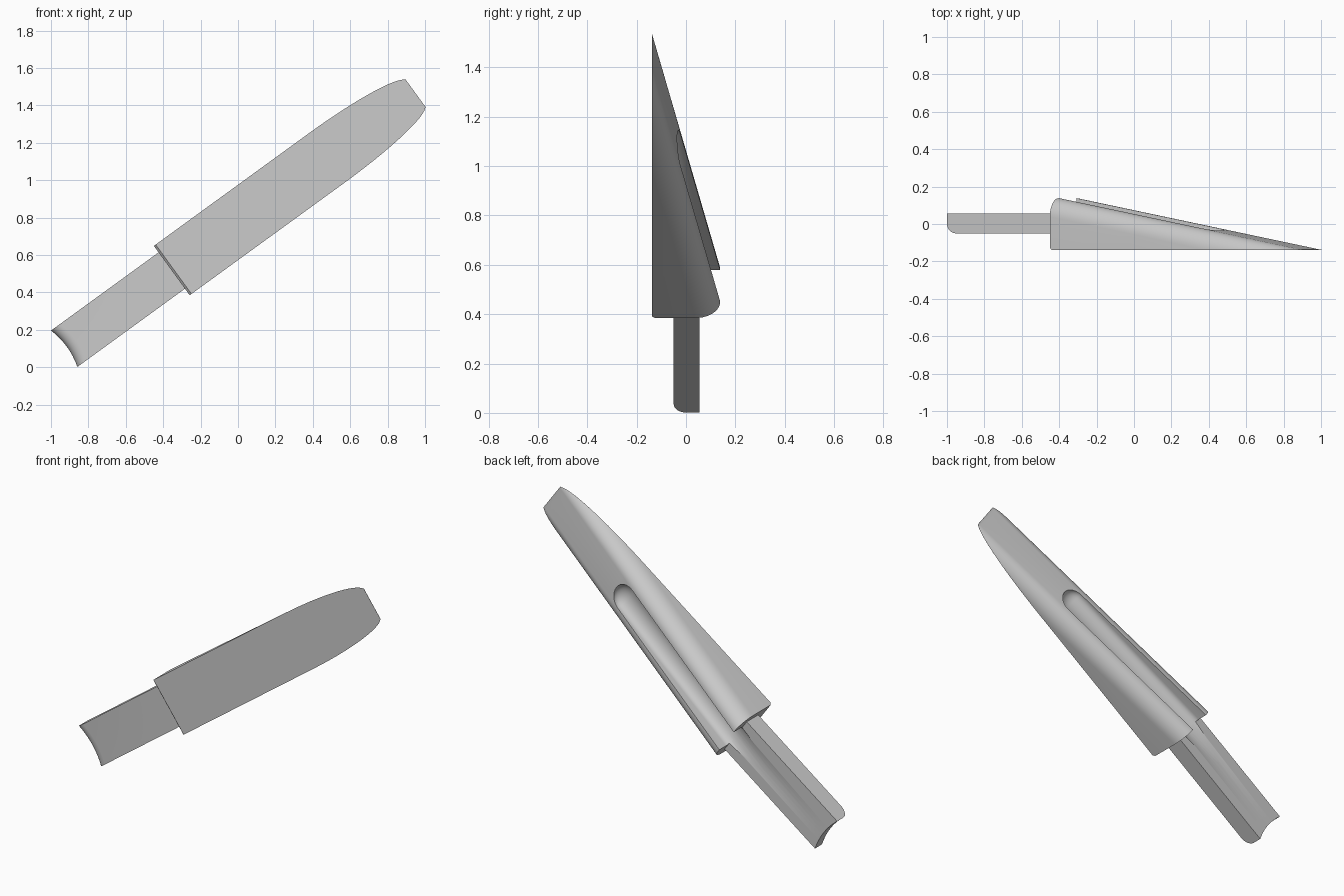
import bpy, bmesh, math
from mathutils import Vector

if "Cube" in bpy.data.objects:
    bpy.data.objects.remove(bpy.data.objects["Cube"], do_unlink=True)

TILT = math.radians(36)
MID = 0.626            # offset of the centre line across the width
FRONT = -0.138         # flat front plane
START, TIP = 0.017, 1.629

grey = bpy.data.materials.new("plain_grey")
grey.use_nodes = True
grey.diffuse_color = (0.6, 0.6, 0.6, 1)
grey.node_tree.nodes["Principled BSDF"].inputs["Base Color"].default_value = (0.6, 0.6, 0.6, 1)


def place(u, v, y):
    """Length, width and depth along the tilted part to world space."""
    v += MID
    c, s = math.cos(TILT), math.sin(TILT)
    return Vector((c * u - s * v, y, s * u + c * v))


def loft(name, rings, bevel_first=0):
    bm = bmesh.new()
    rows = [[bm.verts.new(place(*p)) for p in ring] for ring in rings]
    n = len(rows[0])
    for a, b in zip(rows, rows[1:]):
        for i in range(n):
            j = (i + 1) % n
            bm.faces.new((a[i], a[j], b[j], b[i]))
    bm.faces.new(rows[0])
    bm.faces.new(rows[-1])
    if bevel_first:
        edge = bm.edges.get((rows[0][0], rows[0][-1]))
        bmesh.ops.bevel(bm, geom=[edge], offset=bevel_first, segments=1, affect='EDGES')
    bmesh.ops.recalc_face_normals(bm, faces=bm.faces)
    mesh = bpy.data.meshes.new(name)
    bm.to_mesh(mesh)
    bm.free()
    mesh.materials.append(grey)
    obj = bpy.data.objects.new(name, mesh)
    bpy.context.collection.objects.link(obj)
    return obj


# Tapered body: rounded-back section sinking into the front plane
def body_ring(u):
    h = max(0.276 * (TIP - u) / (TIP - START), 0.0008)
    flat, rw, rh, steps = 0.083, 0.08, 0.1, 10
    low = math.asin(min(1, max(0, (rh - h) / rh)))
    arc = []
    for i in range(steps + 1):
        a = low + (math.pi / 2 - low) * i / steps
        arc.append((flat + rw * math.cos(a), FRONT + h - rh + rh * math.sin(a)))
    side = [(arc[0][0], FRONT - 0.0004)] + arc
    return [(u, v, y) for v, y in side] + [(u, -v, y) for v, y in reversed(side)]


bend = TIP - (TIP - START) * 0.1 / 0.276
stations = [START, 0.55] + [bend + (TIP - bend) * math.sin(math.pi / 2 * i / 14) for i in range(15)]
body = loft("wedge_body", [body_ring(u) for u in stations], 0.012)


# Flat tail with a hollowed, front-rounded end
def tail_ring(t):
    end = -0.694 + 0.018 * (1 - t * t)
    ring = [(0.06, -0.05), (0.06, 0.055), (end, 0.055)]
    for i in range(9):
        a = math.pi / 2 * i / 8
        ring.append((end + 0.06 * (1 - math.cos(a)), -0.05 * math.sin(a)))
    return [(u, 0.12 * t, y) for u, y in ring]


tail = loft("flat_tail", [tail_ring(-1 + i / 6) for i in range(13)])


# Round-bottomed groove running out onto the tail
def groove_ring(u):
    r, deep, centre = 0.078, 0.05, 0.955
    w = r if u <= centre else math.sqrt(max(r * r - (u - centre) ** 2, 1e-6))
    floor = 0.03 - 0.11 * u
    ring = [(u, w, 0.3)]
    for i in range(17):
        a = math.pi * i / 16
        ring.append((u, w * math.cos(a), floor + deep - deep * (w / r) * math.sin(a)))
    return ring + [(u, -w, 0.3)]


groove_stations = [-0.5, 0.955] + [0.955 + 0.078 * math.sin(math.pi / 2 * i / 8) for i in range(1, 9)]
cutter = loft("groove_cutter", [groove_ring(u) for u in groove_stations])
cutter.hide_render = True

for part in (body, tail):
    bpy.ops.object.select_all(action='DESELECT')
    part.select_set(True)
    bpy.context.view_layer.objects.active = part
    cut = part.modifiers.new("groove", 'BOOLEAN')
    cut.operation = 'DIFFERENCE'
    cut.solver = 'EXACT'
    cut.object = cutter
    bpy.ops.object.modifier_apply(modifier=cut.name)
    bpy.ops.object.shade_smooth_by_angle(angle=math.radians(30))

bpy.data.objects.remove(cutter, do_unlink=True)
